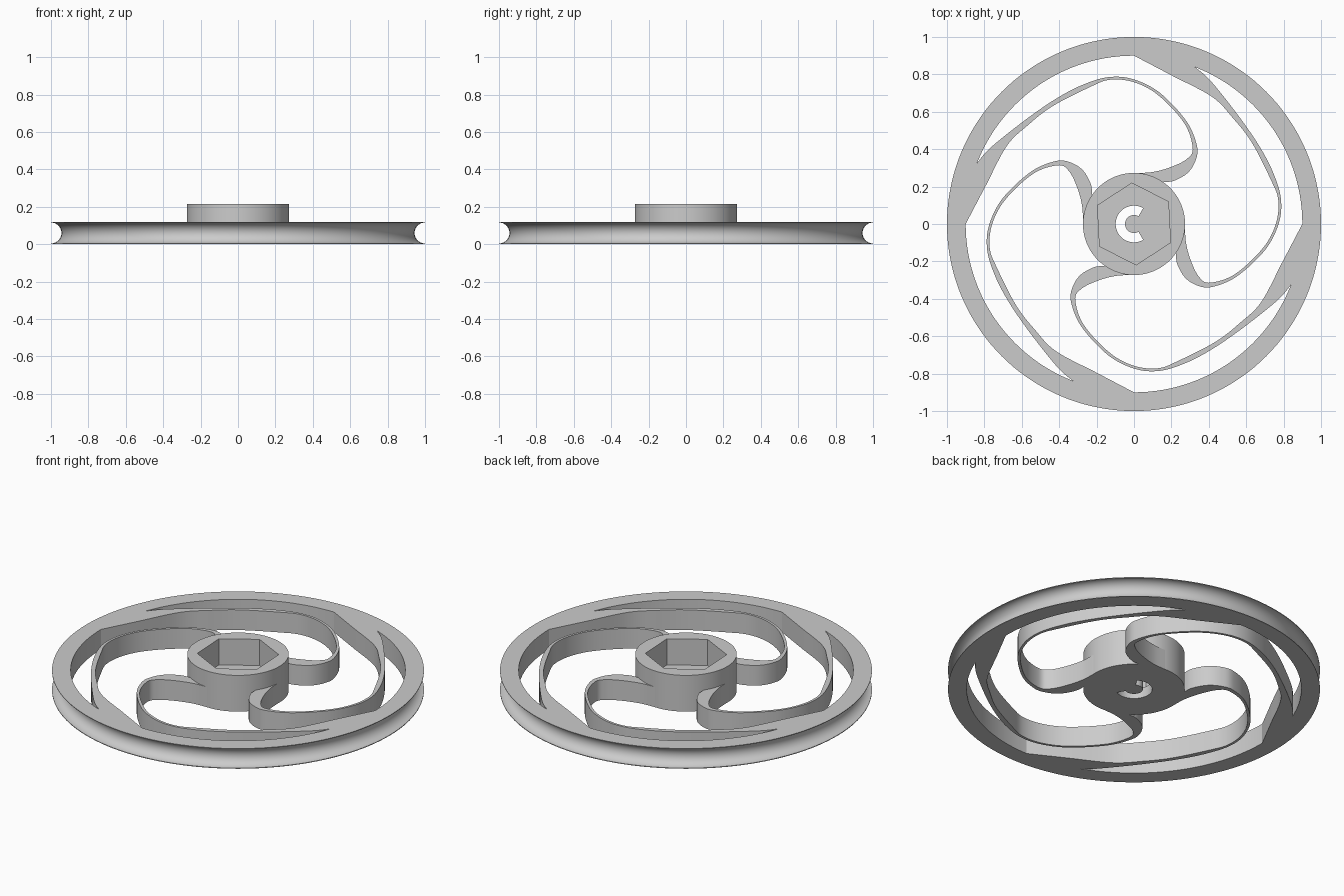
import bpy, bmesh, math
from mathutils import Vector

if "Cube" in bpy.data.objects:
    bpy.data.objects.remove(bpy.data.objects["Cube"], do_unlink=True)

GREY = (0.6, 0.6, 0.6, 1)
mat = bpy.data.materials.new("light_grey")
mat.use_nodes = True
mat.diffuse_color = GREY
mat.node_tree.nodes["Principled BSDF"].inputs["Base Color"].default_value = GREY

RIM_H, RIM_IN = 0.12, 0.9
HUB_R, HUB_H = 0.273, 0.215


def finish(name, bm):
    bmesh.ops.recalc_face_normals(bm, faces=bm.faces)
    mesh = bpy.data.meshes.new(name)
    bm.to_mesh(mesh)
    bm.free()
    mesh.materials.append(mat)
    ob = bpy.data.objects.new(name, mesh)
    bpy.context.collection.objects.link(ob)
    return ob


def prism(name, outline, z0, z1):
    """Extrude a flat outline between two heights."""
    bm = bmesh.new()
    face = bm.faces.new([bm.verts.new((x, y, z0)) for x, y in outline])
    top = bmesh.ops.extrude_face_region(bm, geom=[face])["geom"]
    verts = [v for v in top if isinstance(v, bmesh.types.BMVert)]
    bmesh.ops.translate(bm, verts=verts, vec=(0, 0, z1 - z0))
    return finish(name, bm)


def arc(r, start, end, n):
    angles = [math.radians(start + (end - start) * i / n) for i in range(n + 1)]
    return [(r * math.cos(a), r * math.sin(a)) for a in angles]


def smooth_path(pts, n=8):
    """Catmull-Rom curve through the points."""
    p = [Vector(q) for q in pts]
    p = [2 * p[0] - p[1]] + p + [2 * p[-1] - p[-2]]
    out = []
    for a, b, c, d in zip(p, p[1:], p[2:], p[3:]):
        for i in range(n):
            t = i / n
            q = 2 * b + (c - a) * t + (2 * a - 5 * b + 4 * c - d) * t**2
            q += (3 * b - a - 3 * c + d) * t**3
            out.append(tuple(q / 2))
    return out + [tuple(p[-2])]


def shade(ob):
    bpy.ops.object.select_all(action="DESELECT")
    ob.select_set(True)
    bpy.context.view_layer.objects.active = ob
    bpy.ops.object.shade_smooth_by_angle(angle=math.radians(30))


# Rim: revolved section with a round belt groove outside
groove = [(1 + x, RIM_H / 2 + y) for x, y in arc(0.056, 270, 90, 20)]
section = [(RIM_IN, 0), (1, 0)] + groove + [(1, RIM_H), (RIM_IN, RIM_H)]
bm = bmesh.new()
ring = [bm.verts.new((r, 0, z)) for r, z in section]
edges = [bm.edges.new((ring[i - 1], ring[i])) for i in range(len(ring))]
bmesh.ops.spin(bm, geom=edges, cent=(0, 0, 0), axis=(0, 0, 1),
               angle=math.tau, steps=144, use_merge=True)
bmesh.ops.remove_doubles(bm, verts=bm.verts, dist=1e-5)
shade(finish("rim", bm))

# Spokes: thin curling blades that widen into the rim
outer_edge = smooth_path([
    (0.225, -0.145), (0.23, -0.21), (0.273, -0.287), (0.342, -0.33),
    (0.42, -0.336), (0.55, -0.28), (0.70, -0.14), (0.773, 0.0),
    (0.786, 0.13), (0.75, 0.26), (0.68, 0.4), (0.567, 0.567),
    (0.41, 0.765), (0.32, 0.844)])
inner_edge = smooth_path([
    (0, 0.9), (0.2, 0.795), (0.417, 0.68), (0.53, 0.565), (0.63, 0.435),
    (0.73, 0.24), (0.771, 0.13), (0.758, 0.0), (0.688, -0.13),
    (0.54, -0.268), (0.406, -0.314), (0.348, -0.283), (0.305, -0.198),
    (0.278, -0.1), (0.272, 0)])
rim_arc = arc(0.904, 70, 90, 10)
outline = outer_edge + rim_arc + inner_edge + [(0.22, 0)]
for k in range(4):
    c, s = math.cos(k * math.pi / 2), math.sin(k * math.pi / 2)
    turned = [(x * c - y * s, x * s + y * c) for x, y in outline]
    shade(prism(f"spoke_{k + 1}", turned, 0, RIM_H))

# Hub: round boss with a hexagonal pocket and a C-shaped through slot
hub = prism("hub", arc(HUB_R, 0, 360, 96)[:-1], 0, HUB_H)
hexagon = prism("pocket_cutter", arc(0.219, 33, 393, 6)[:-1], 0.06, HUB_H + 0.1)
slot = prism("slot_cutter", arc(0.098, 60, 300, 40) + arc(0.048, 300, 60, 30), -0.1, 0.1)
for cutter in (hexagon, slot):
    cutter.hide_render = True
    mod = hub.modifiers.new("cut", "BOOLEAN")
    mod.operation, mod.object, mod.solver = "DIFFERENCE", cutter, "EXACT"
    bpy.context.view_layer.objects.active = hub
    bpy.ops.object.modifier_apply(modifier=mod.name)
    bpy.data.objects.remove(cutter, do_unlink=True)
shade(hub)
